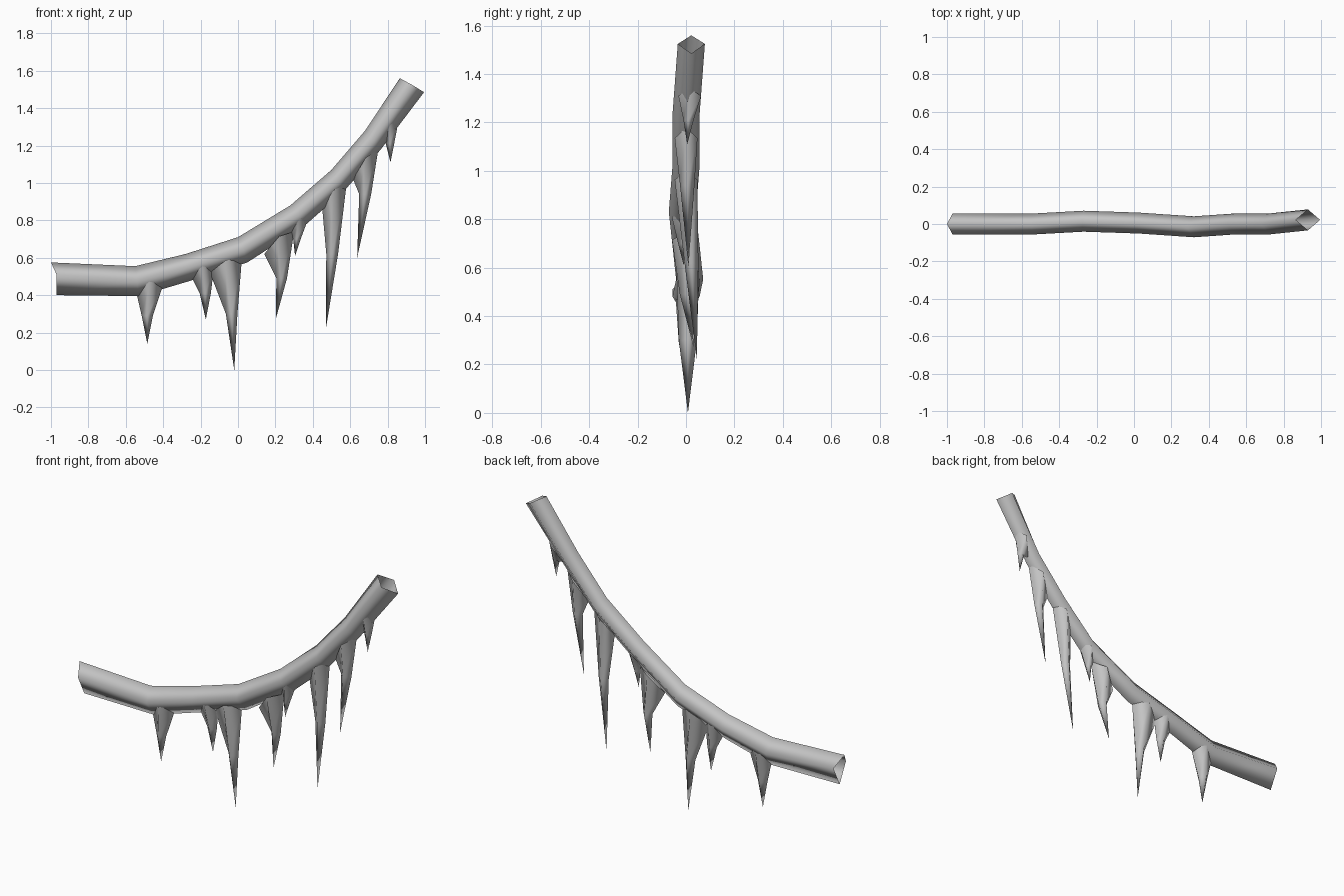
import bpy, bmesh

if "Cube" in bpy.data.objects:
    bpy.data.objects.remove(bpy.data.objects["Cube"])

ice = bpy.data.materials.new("pale grey ice")
ice.diffuse_color = (0.55, 0.55, 0.55, 1)
ice.use_nodes = True
ice.node_tree.nodes["Principled BSDF"].inputs["Base Color"].default_value = ice.diffuse_color


def make_object(name, rings, tip=None):
    """Skin a list of four-point rings, optionally closing to a tip."""
    bm = bmesh.new()
    loops = [[bm.verts.new(p) for p in ring] for ring in rings]
    for a, b in zip(loops, loops[1:]):
        for i in range(4):
            j = (i + 1) % 4
            bm.faces.new((a[i], a[j], b[j], b[i]))
    if tip:
        t = bm.verts.new(tip)
        for i in range(4):
            bm.faces.new((loops[-1][i], loops[-1][(i + 1) % 4], t))
    bmesh.ops.recalc_face_normals(bm, faces=bm.faces)
    mesh = bpy.data.meshes.new(name)
    bm.to_mesh(mesh)
    bm.free()
    mesh.materials.append(ice)
    for f in mesh.polygons:
        f.use_smooth = True
    ob = bpy.data.objects.new(name, mesh)
    bpy.context.collection.objects.link(ob)
    return ob


# Branch: top x, top z, bottom x, bottom z, centre y
sections = [
    (-1.0, .575, -.97, .40, 0), (-.55, .555, -.53, .395, 0),
    (-.28, .62, -.26, .475, .015), (0, .71, .05, .575, .005),
    (.28, .88, .36, .775, -.015), (.50, 1.07, .57, .96, 0),
    (.68, 1.28, .76, 1.175, 0), (.865, 1.56, .995, 1.485, .022),
]
HALF = 0.056
rings = []
for tx, tz, bx, bz, y in sections:
    mx, mz = (tx + bx) / 2, tz * .53 + bz * .47
    rings.append([(tx, y, tz), (mx, y + HALF, mz), (bx, y, bz), (mx, y - HALF, mz)])
# slanted left end: the side corners sit slightly inward
rings[0][1] = (-.97, HALF, .51)
rings[0][3] = (-.97, -HALF, .51)
make_object("branch", rings)


def centre_y(x):
    for a, b in zip(sections, sections[1:]):
        if a[0] <= x <= b[0]:
            return a[4] + (b[4] - a[4]) * (x - a[0]) / (b[0] - a[0])
    return sections[-1][4]


# Icicles: root left x,z / root right x,z / waist left x, right x, z / tip x,y,z
icicles = [
    (-.545, .41, -.40, .445, -.515, -.455, .29, -.485, 0, .14),
    (-.25, .49, -.13, .53, -.205, -.145, .41, -.172, .02, .27),
    (-.15, .51, .02, .575, -.065, -.003, .30, -.02, .008, 0),
    (.14, .61, .30, .73, .205, .262, .49, .203, .03, .275),
    (.28, .72, .38, .81, .295, .335, .70, .305, -.01, .61),
    (.45, .86, .58, .98, .472, .535, .62, .47, .045, .22),
    (.615, 1.01, .75, 1.17, .648, .712, .94, .637, .01, .60),
    (.765, 1.20, .86, 1.33, .79, .835, 1.21, .815, .005, 1.11),
]
for n, (lx, lz, rx, rz, wl, wr, wz, tx, ty, tz) in enumerate(icicles, 1):
    cx, cz = (lx + rx) / 2, (lz + rz) / 2 + .045
    cy = centre_y(cx)
    wx, wy = (wl + wr) / 2, (cy + ty) / 2
    d = (rx - lx) * .22
    root = [(lx, cy, lz + .01), (cx, cy + .047, cz), (rx, cy, rz + .01), (cx, cy - .047, cz)]
    waist = [(wl, wy, wz), (wx, wy + d, wz), (wr, wy, wz), (wx, wy - d, wz)]
    make_object(f"icicle_{n}", [root, waist], (tx, ty, tz))
